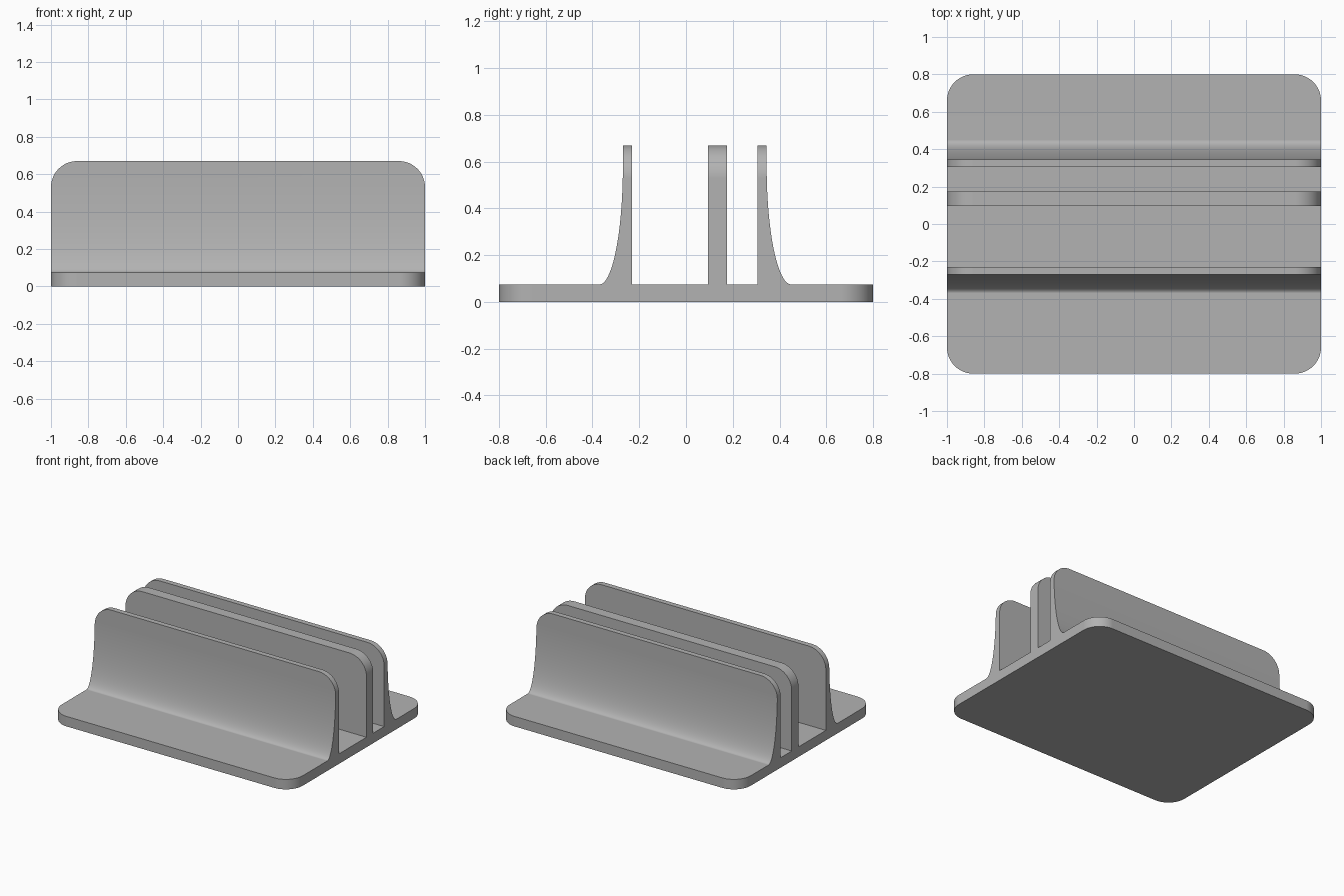
import bpy, bmesh
from math import cos, sin, pi
from mathutils import Vector

if "Cube" in bpy.data.objects:
    bpy.data.objects.remove(bpy.data.objects["Cube"], do_unlink=True)

PLATE, TOP, RADIUS = 0.075, 0.67, 0.14
CURVE_TOP = 0.58

grey = bpy.data.materials.new("light grey")
grey.use_nodes = True
colour = (0.45, 0.45, 0.45, 1)
grey.diffuse_color = colour
grey.node_tree.nodes["Principled BSDF"].inputs["Base Color"].default_value = colour


def prism(name, outline, offset):
    """Extrude a closed planar outline by an offset vector."""
    bm = bmesh.new()
    face = bm.faces.new([bm.verts.new(p) for p in outline])
    result = bmesh.ops.extrude_face_region(bm, geom=[face])
    verts = [v for v in result["geom"] if isinstance(v, bmesh.types.BMVert)]
    bmesh.ops.translate(bm, verts=verts, vec=Vector(offset))
    bmesh.ops.recalc_face_normals(bm, faces=bm.faces)
    mesh = bpy.data.meshes.new(name)
    bm.to_mesh(mesh)
    bm.free()
    mesh.materials.append(grey)
    obj = bpy.data.objects.new(name, mesh)
    bpy.context.collection.objects.link(obj)
    return obj


def arc(cx, cy, start, steps=12):
    """Quarter circle, counter-clockwise."""
    angles = [start + pi / 2 * i / steps for i in range(steps + 1)]
    return [(cx + RADIUS * cos(a), cy + RADIUS * sin(a)) for a in angles]


def flare(foot, wall, steps=24):
    """Quarter ellipse from the plate up to the outer wall face."""
    angles = [pi / 2 * i / steps for i in range(steps + 1)]
    return [(foot + (wall - foot) * sin(a),
             CURVE_TOP - (CURVE_TOP - PLATE) * cos(a)) for a in angles]


# Side profile: plate, flared front wall, straight divider, flared back wall
profile = [(-0.9, 0), (-0.9, PLATE)]
profile += flare(-0.37, -0.27) + [(-0.27, TOP + 0.1), (-0.23, TOP + 0.1), (-0.23, PLATE)]
profile += [(0.095, PLATE), (0.095, TOP + 0.1), (0.175, TOP + 0.1), (0.175, PLATE)]
profile += [(0.305, PLATE), (0.305, TOP + 0.1), (0.345, TOP + 0.1)] + flare(0.45, 0.345)[::-1]
profile += [(0.9, PLATE), (0.9, 0)]
stand = prism("vertical_stand", [(-1.1, y, z) for y, z in profile], (2.2, 0, 0))

# Cutters that round the wall tops and the plate corners
c = 1 - RADIUS
wall_shape = [(-1, -0.2), (1, -0.2)] + arc(c, TOP - RADIUS, 0) + arc(-c, TOP - RADIUS, pi / 2)
d = 0.8 - RADIUS
plate_shape = (arc(c, d, 0) + arc(-c, d, pi / 2) + arc(-c, -d, pi) + arc(c, -d, 3 * pi / 2))
cutters = [prism("wall_top_cutter", [(x, -1, z) for x, z in wall_shape], (0, 2, 0)),
           prism("plate_corner_cutter", [(x, y, -0.3) for x, y in plate_shape], (0, 0, 1.5))]

bpy.ops.object.select_all(action="DESELECT")
stand.select_set(True)
bpy.context.view_layer.objects.active = stand
for cutter in cutters:
    mod = stand.modifiers.new("round", "BOOLEAN")
    mod.operation = "INTERSECT"
    mod.solver = "EXACT"
    mod.object = cutter
    bpy.ops.object.modifier_apply(modifier=mod.name)
    bpy.data.objects.remove(cutter, do_unlink=True)

# Smooth curves, crisp edges, flat faces kept flat
bpy.ops.object.shade_smooth_by_angle(angle=pi / 6)
weighted = stand.modifiers.new("weighted_normals", "WEIGHTED_NORMAL")
weighted.keep_sharp = True
